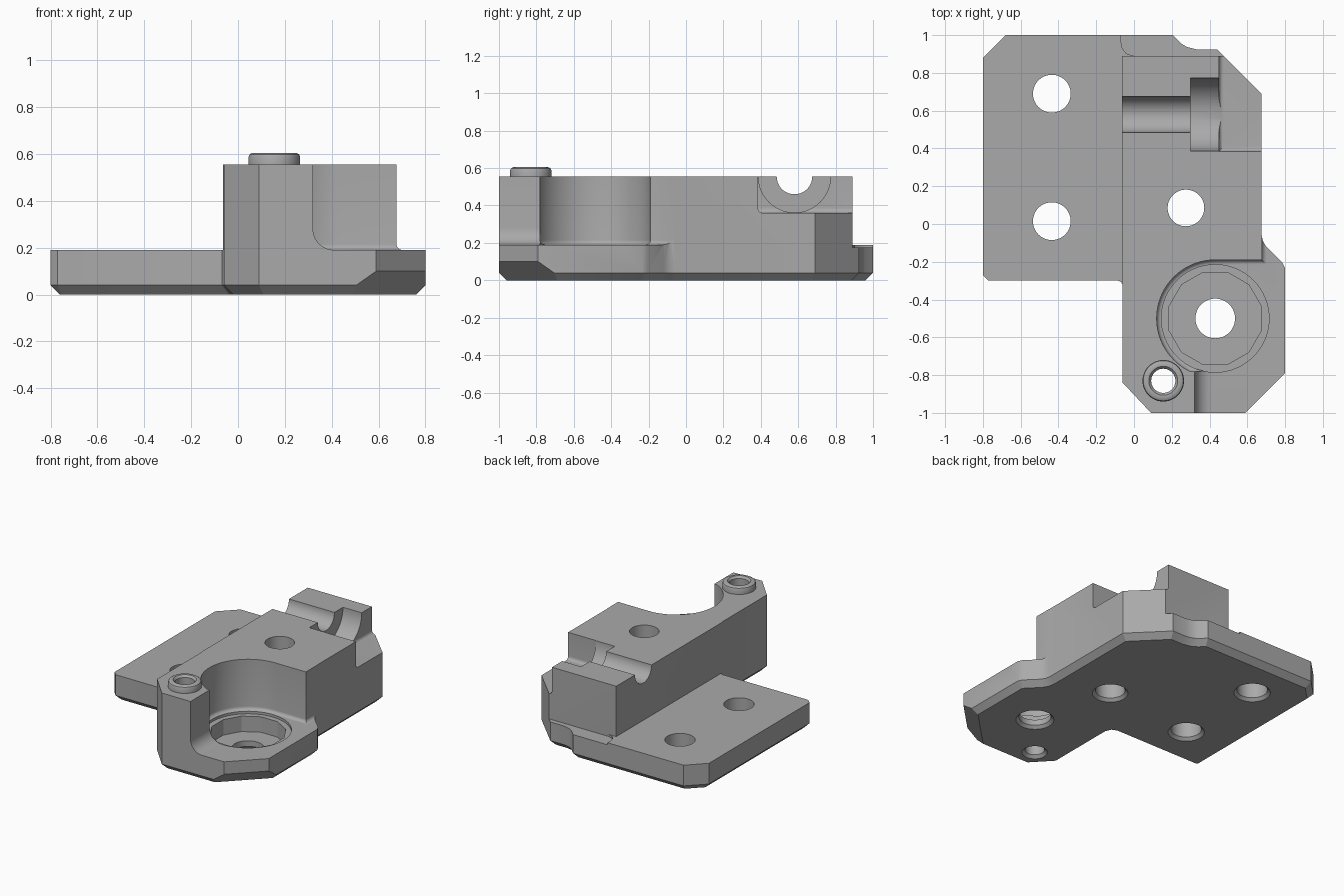
import bpy
import bmesh
from math import sin, cos, pi, radians
from mathutils import Vector

default = bpy.data.objects.get("Cube")
if default:
    bpy.data.objects.remove(default, do_unlink=True)

grey = bpy.data.materials.new("matte_grey")
grey.use_nodes = True
COLOR = (0.40, 0.40, 0.40, 1)
grey.diffuse_color = COLOR
grey.node_tree.nodes["Principled BSDF"].inputs["Base Color"].default_value = COLOR

TOP, PLATE = 0.555, 0.19
ABOVE = 0.9


def loft(name, rings, trim=None):
    """Closed solid through rings of equal point count, optionally trimmed by a plane."""
    bm = bmesh.new()
    rows = [[bm.verts.new(p) for p in ring] for ring in rings]
    for a, b in zip(rows, rows[1:]):
        for i in range(len(a)):
            j = (i + 1) % len(a)
            bm.faces.new((a[i], a[j], b[j], b[i]))
    bm.faces.new(rows[0][::-1])
    bm.faces.new(rows[-1])
    if trim:
        cut_geom = bmesh.ops.bisect_plane(
            bm, geom=bm.verts[:] + bm.edges[:] + bm.faces[:],
            plane_co=trim[0], plane_no=trim[1], clear_outer=True)["geom_cut"]
        rim = [e for e in cut_geom if isinstance(e, bmesh.types.BMEdge)]
        bmesh.ops.edgenet_fill(bm, edges=rim)
    bmesh.ops.recalc_face_normals(bm, faces=bm.faces[:])
    mesh = bpy.data.meshes.new(name)
    bm.to_mesh(mesh)
    bm.free()
    mesh.materials.append(grey)
    obj = bpy.data.objects.new(name, mesh)
    bpy.context.collection.objects.link(obj)
    return obj


def at(outline, z):
    return [(x, y, z) for x, y in outline]


def prism(name, outline, z0, z1=ABOVE):
    return loft(name, [at(outline, z0), at(outline, z1)])


def lathe(name, x, y, profile, n=48, phase=0):
    return loft(name, [[(x + r * cos(phase + 2 * pi * i / n),
                         y + r * sin(phase + 2 * pi * i / n), z)
                        for i in range(n)] for r, z in profile])


def inset(outline, d):
    """Offset a counter-clockwise outline inwards by d."""
    pts = [Vector(p) for p in outline]
    res = []
    for i, p in enumerate(pts):
        e1 = (p - pts[i - 1]).normalized()
        e2 = (pts[(i + 1) % len(pts)] - p).normalized()
        n1, n2 = Vector((-e1.y, e1.x)), Vector((-e2.y, e2.x))
        res.append(tuple(p + (n1 + n2) * d / (1 + n1.dot(n2))))
    return res


def filleted(name, outline, z, r, steps=6):
    """Prism cutter whose floor edge is rounded by r."""
    angles = [pi / 2 * i / steps for i in range(steps + 1)]
    rings = [at(inset(outline, r * (1 - sin(a))), z + r * (1 - cos(a))) for a in angles]
    return loft(name, rings + [at(outline, ABOVE)])


def side_cutter(name, x, z, r, y0, y1):
    """Clears everything right of x and above z, with a fillet r at the foot."""
    arc = [(x + r * (1 - cos(a)), z + r * (1 - sin(a)))
           for a in (pi / 2 * i / 8 for i in range(9))]
    section = [(x, ABOVE)] + arc + [(1.2, z), (1.2, ABOVE)]
    return loft(name, [[(px, y, pz) for px, pz in section] for y in (y0, y1)])


def x_cylinder(name, x0, x1, r, n=64):
    return loft(name, [[(x, 0.58 + r * cos(2 * pi * i / n), TOP + r * sin(2 * pi * i / n))
                        for i in range(n)] for x in (x0, x1)])


def combine(target, tool, operation="DIFFERENCE"):
    mod = target.modifiers.new(tool.name, "BOOLEAN")
    mod.operation, mod.solver, mod.object = operation, "EXACT", tool
    with bpy.context.temp_override(object=target, active_object=target):
        bpy.ops.object.modifier_apply(modifier=mod.name)
    bpy.data.objects.remove(tool, do_unlink=True)


# Full-height body with a chamfered foot and a deeper chamfer on the front corner
footprint = [
    (-0.77, -0.30), (-0.085, -0.30), (-0.068, -0.307), (-0.06, -0.325),
    (-0.06, -0.84), (0.09, -1.0), (0.59, -1.0), (0.80, -0.79),
    (0.80, -0.235), (0.785, -0.205), (0.70, -0.12), (0.682, -0.09), (0.675, -0.055),
    (0.675, 0.69), (0.44, 0.925), (0.33, 0.925), (0.28, 0.937), (0.25, 0.955),
    (0.205, 1.0), (-0.68, 1.0), (-0.80, 0.88), (-0.80, -0.27)]
body = loft("mount_body",
            [at(inset(footprint, 0.04), 0), at(footprint, 0.04), at(footprint, TOP)],
            trim=((0.59, -1.0, 0.10), (0.5, -0.5, -0.7071)))
bpy.context.view_layer.objects.active = body
body.select_set(True)

# Low mounting plate on the side and behind the block
combine(body, prism("plate_clearance", [
    (-1, -0.4), (-0.064, -0.4), (-0.064, 0.89), (1, 0.89), (1, 1.1), (-1, 1.1)], PLATE))
combine(body, prism("rear_ledge", [
    (-0.07, 1.1), (-0.07, 0.97), (-0.062, 0.93), (-0.04, 0.902), (0.0, 0.89),
    (0.9, 0.89), (0.9, 1.1)], 0.175))

# Round open pocket with its front and side clearances
px, py, pr = 0.43, -0.50, 0.31
arc = [(px + pr * cos(radians(a)), py + pr * sin(radians(a))) for a in range(90, 250, 5)]
combine(body, filleted("round_pocket", arc + [(0.95, arc[-1][1]), (0.95, py + pr)], PLATE, 0.025))
combine(body, side_cutter("front_opening", 0.32, PLATE, 0.09, -1.1, -0.70))
combine(body, side_cutter("side_ledge", 0.677, PLATE, 0.025, -0.4, -0.055))

# Stepped seat with a twelve-sided recess in the pocket floor
combine(body, lathe("seat_step", px, py, [(0.285, 0.172), (0.285, 0.4)], 64))
combine(body, lathe("twelve_sided_recess", px, py, [(0.252, 0.06), (0.252, 0.4)], 12, pi / 12))

# Notch and stepped channel across the rear of the block
combine(body, filleted("rear_notch", [(0.45, 0.385), (1, 0.385), (1, 1.1), (0.45, 1.1)],
                       0.36, 0.025))
combine(body, x_cylinder("wide_channel", 0.30, 0.50, 0.193))
combine(body, x_cylinder("narrow_channel", -0.2, 0.4, 0.095))

# Raised collar on the front post
combine(body, lathe("collar", 0.155, -0.83, [
    (0.11, 0.5), (0.11, 0.588), (0.106, 0.598), (0.096, 0.604), (0.085, 0.605)]), "UNION")
combine(body, lathe("collar_countersink", 0.155, -0.83, [(0.064, 0.59), (0.085, 0.615)]))

# Through holes, each flared at the underside
for x, y, r in ((-0.435, 0.69, 0.10), (-0.435, 0.015, 0.10), (0.275, 0.085, 0.097),
                (px, py, 0.105), (0.155, -0.83, 0.064)):
    combine(body, lathe("hole", x, y, [(r + 0.03, -0.01), (r, 0.02), (r, ABOVE)]))

bpy.ops.object.shade_smooth_by_angle(angle=radians(28))
